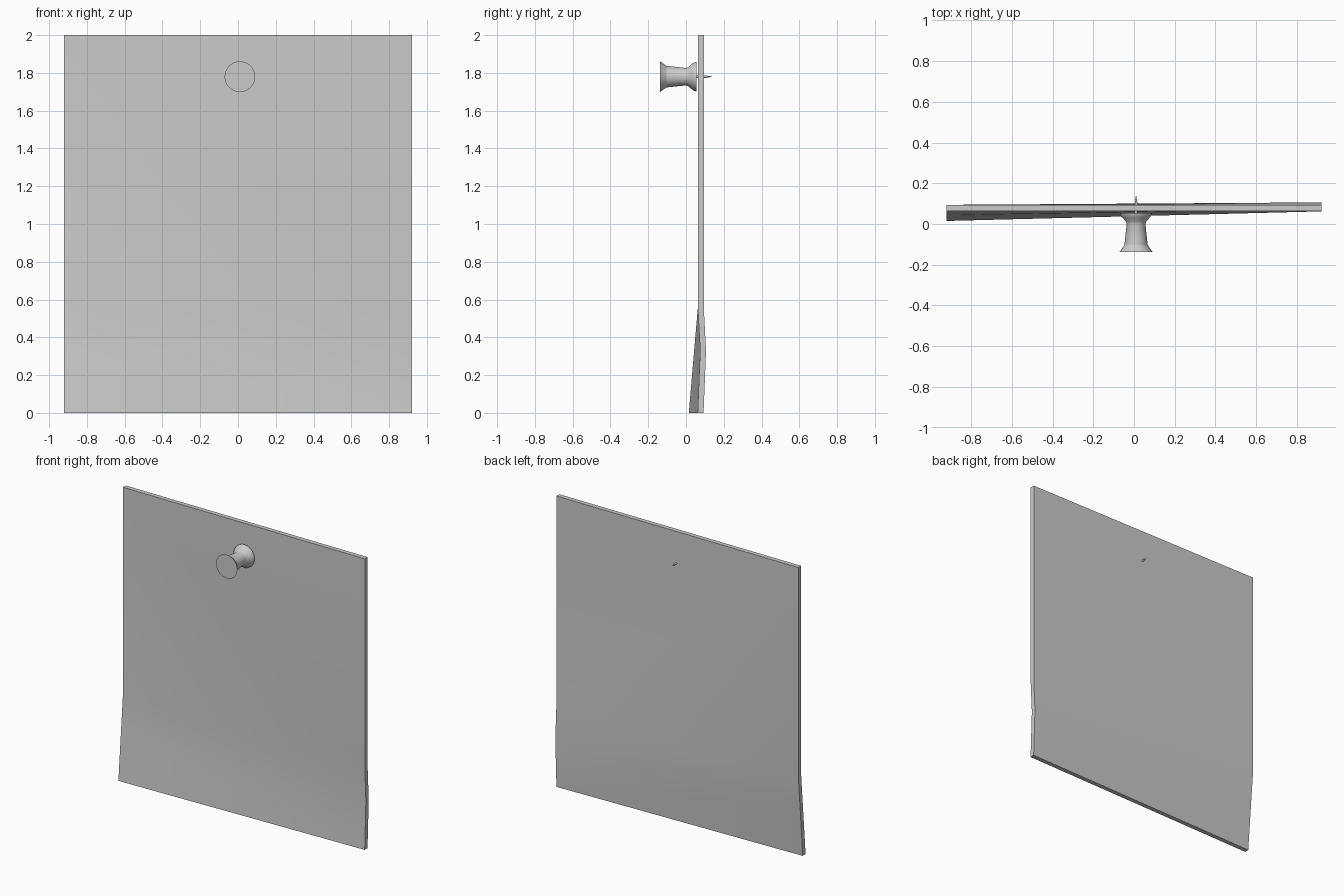
import bpy, bmesh, math
from mathutils import Vector

if "Cube" in bpy.data.objects:
    bpy.data.objects.remove(bpy.data.objects["Cube"])


def make_object(name, bm, angle):
    bmesh.ops.recalc_face_normals(bm, faces=bm.faces)
    mesh = bpy.data.meshes.new(name)
    bm.to_mesh(mesh)
    bm.free()
    obj = bpy.data.objects.new(name, mesh)
    bpy.context.collection.objects.link(obj)
    bpy.ops.object.select_all(action='DESELECT')
    obj.select_set(True)
    bpy.context.view_layer.objects.active = obj
    bpy.ops.object.shade_smooth_by_angle(angle=math.radians(angle))
    return obj


def lathe(name, profile, x, z, segments=32):
    """Revolve (y, radius) points around an axis running along y."""
    bm = bmesh.new()
    rings = []
    for y, r in profile:
        rings.append([bm.verts.new((x + r * math.cos(2 * math.pi * i / segments), y,
                                    z + r * math.sin(2 * math.pi * i / segments)))
                      for i in range(segments)])
    for a, b in zip(rings, rings[1:]):
        for i in range(segments):
            j = (i + 1) % segments
            bm.faces.new((a[i], a[j], b[j], b[i]))
    bm.faces.new(rings[0])
    bm.faces.new(rings[-1])
    return make_object(name, bm, 25)


# Paper sheet: rows of (z, front y at left edge, front y at right edge), lower corner curls forward
rows = [(2.0, 0.063, 0.063), (0.56, 0.063, 0.063), (0.33, 0.043, 0.075), (0.0, 0.015, 0.062)]
W, T = 0.92, 0.031
bm = bmesh.new()
loops = []
for z, yl, yr in rows:
    loops.append([bm.verts.new(p) for p in
                  ((-W, yl, z), (W, yr, z), (W, yr + T, z), (-W, yl + T, z))])
for a, b in zip(loops, loops[1:]):
    # front and back are split along the curl diagonal
    for l, r in ((0, 1), (3, 2)):
        bm.faces.new((a[l], a[r], b[r]))
        bm.faces.new((a[l], b[r], b[l]))
    bm.faces.new((a[1], a[2], b[2], b[1]))
    bm.faces.new((a[3], a[0], b[0], b[3]))
bm.faces.new(loops[0])
bm.faces.new(loops[-1])
make_object("paper_sheet", bm, 30)

# Push pin: flared grip and needle
PX, PZ = 0.01, 1.78
lathe("pin_grip", [(-0.137, 0.081), (-0.118, 0.067), (-0.102, 0.057), (0.0, 0.046),
                   (0.012, 0.05), (0.032, 0.068), (0.045, 0.076), (0.055, 0.078)], PX, PZ)
lathe("pin_needle", [(0.05, 0.007), (0.108, 0.006), (0.137, 0.001)], PX, PZ, 12)
